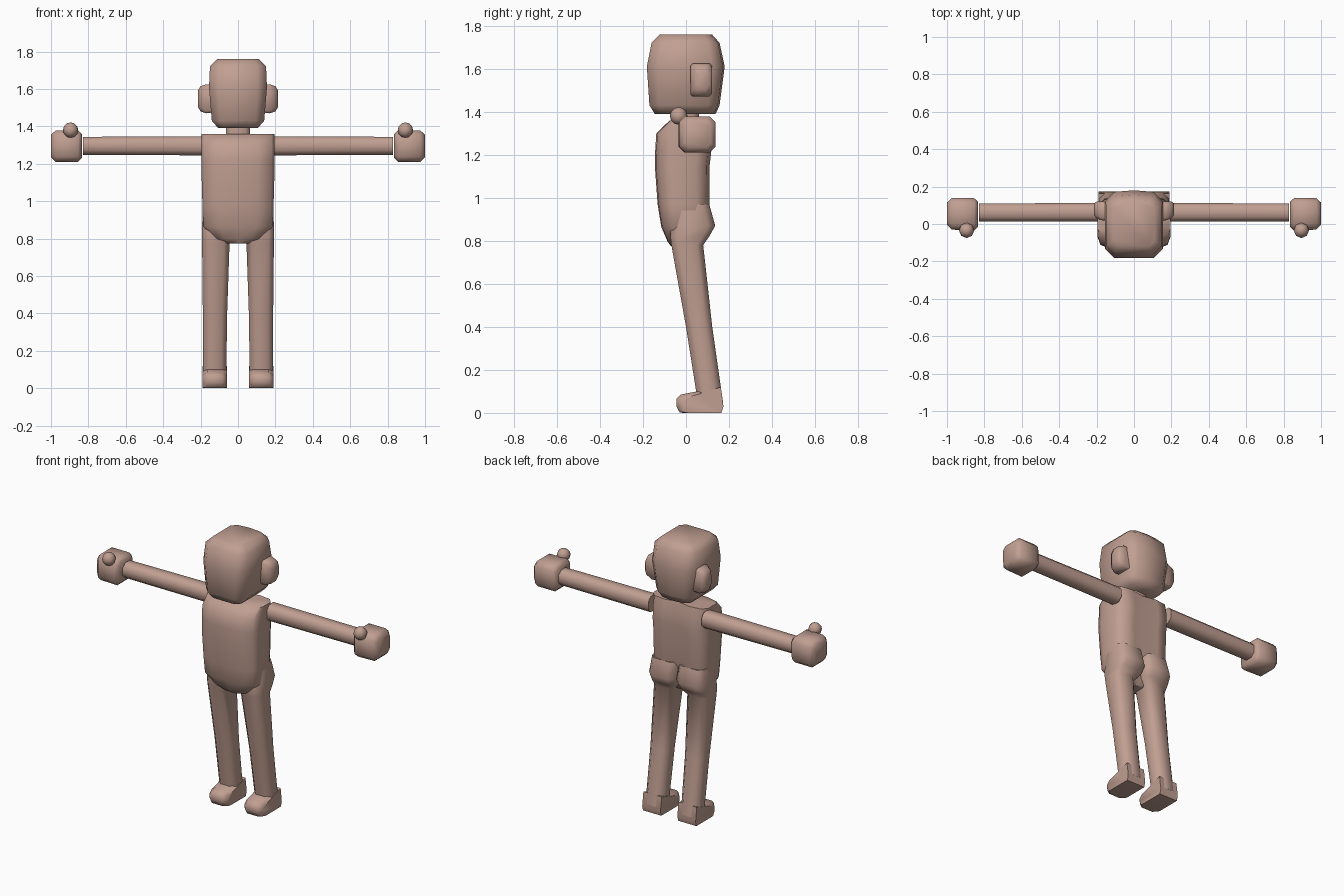
import bpy, bmesh, math

if "Cube" in bpy.data.objects:
    bpy.data.objects.remove(bpy.data.objects["Cube"])

skin = bpy.data.materials.new("skin")
skin.diffuse_color = (0.53, 0.345, 0.285, 1)
skin.use_nodes = True
skin.node_tree.nodes["Principled BSDF"].inputs["Base Color"].default_value = skin.diffuse_color


def octagon(a0, a1, b0, b1, c):
    """Rectangle with chamfered corners, c = chamfer size."""
    return [(a0 + c, b0), (a1 - c, b0), (a1, b0 + c), (a1, b1 - c),
            (a1 - c, b1), (a0 + c, b1), (a0, b1 - c), (a0, b0 + c)]


def finish(obj, mirror, angle):
    obj.data.materials.append(skin)
    bpy.context.view_layer.objects.active = obj
    for o in bpy.context.selected_objects:
        o.select_set(False)
    obj.select_set(True)
    bpy.ops.object.shade_smooth_by_angle(angle=math.radians(angle))
    if mirror:
        obj.modifiers.new("mirror", 'MIRROR').use_axis[0] = True


def loft(name, axis, rings, mirror=False, angle=50):
    """Skin a row of 2D sections (t, points) along the x or z axis."""
    bm = bmesh.new()
    rows = []
    for t, pts in rings:
        rows.append([bm.verts.new((a, b, t) if axis == 'z' else (t, a, b))
                     for a, b in pts])
    n = len(rows[0])
    for lo, hi in zip(rows, rows[1:]):
        for i in range(n):
            j = (i + 1) % n
            bm.faces.new((lo[i], lo[j], hi[j], hi[i]))
    bm.faces.new(rows[0][::-1])
    bm.faces.new(rows[-1])
    bmesh.ops.recalc_face_normals(bm, faces=bm.faces)
    mesh = bpy.data.meshes.new(name)
    bm.to_mesh(mesh)
    bm.free()
    obj = bpy.data.objects.new(name, mesh)
    bpy.context.collection.objects.link(obj)
    finish(obj, mirror, angle)


# Head: chamfered block, widest at the middle
def head_ring(w, f, b, c):
    pts = octagon(-w, w, f, b, c)
    pts.insert(5, (0, b + 0.008))
    return pts


loft("head", 'z', [(1.39, head_ring(0.105, -0.145, 0.13, 0.03)),
                   (1.43, head_ring(0.14, -0.17, 0.148, 0.045)),
                   (1.61, head_ring(0.155, -0.182, 0.172, 0.05)),
                   (1.72, head_ring(0.15, -0.16, 0.148, 0.045)),
                   (1.76, head_ring(0.11, -0.12, 0.112, 0.03))], angle=75)

# Ears
loft("ear", 'x', [(0.13, octagon(0.02, 0.12, 1.475, 1.625, 0.01)),
                  (0.17, octagon(0.02, 0.12, 1.47, 1.625, 0.012)),
                  (0.20, octagon(0.03, 0.12, 1.48, 1.615, 0.02)),
                  (0.215, octagon(0.05, 0.11, 1.505, 1.59, 0.02))], mirror=True)

# Neck
loft("neck", 'z', [(1.30, octagon(-0.065, 0.065, -0.06, 0.06, 0.025)),
                   (1.42, octagon(-0.065, 0.065, -0.06, 0.06, 0.025))])


# Torso: rounded chest, shallow groove down the back
def torso_ring(w, f, b):
    d = b - f
    return [(-0.55 * w, f + 0.02 * d), (0, f), (0.55 * w, f + 0.02 * d),
            (0.92 * w, f + 0.13 * d), (w, f + 0.3 * d), (w, f + 0.75 * d),
            (0.85 * w, b - 0.06 * d), (0.45 * w, b), (0, b - 0.1 * d),
            (-0.45 * w, b), (-0.85 * w, b - 0.06 * d), (-w, f + 0.75 * d),
            (-w, f + 0.3 * d), (-0.92 * w, f + 0.13 * d)]


loft("torso", 'z', [(0.775, torso_ring(0.06, -0.07, 0.03)),
                    (0.795, torso_ring(0.12, -0.085, 0.05)),
                    (0.865, torso_ring(0.187, -0.115, 0.08)),
                    (0.97, torso_ring(0.19, -0.132, 0.11)),
                    (1.15, torso_ring(0.195, -0.145, 0.11)),
                    (1.22, torso_ring(0.195, -0.143, 0.118)),
                    (1.30, torso_ring(0.196, -0.138, 0.112)),
                    (1.36, torso_ring(0.196, -0.075, 0.095))])

# Legs: lean backward toward the heel, swelling into the seat at the top
loft("leg", 'z', [(0.05, octagon(0.063, 0.188, 0.055, 0.172, 0.03)),
                  (0.40, octagon(0.058, 0.188, 0.0, 0.122, 0.03)),
                  (0.78, octagon(0.045, 0.192, -0.068, 0.08, 0.03)),
                  (0.82, octagon(0.012, 0.192, -0.072, 0.108, 0.03)),
                  (0.87, octagon(0.003, 0.192, -0.07, 0.136, 0.035)),
                  (0.97, octagon(0.003, 0.188, -0.05, 0.108, 0.035))],
     mirror=True, angle=60)


# Feet: side profile with the toe pulled back at the edges
def foot_ring(toe, top):
    return [(toe, 0.03), (toe + 0.015, 0.003), (toe + 0.03, 0), (0.165, 0),
            (0.174, 0.03), (0.162, 0.12), (0.052, top + 0.015),
            (toe + 0.02, top), (toe, top - 0.02)]


loft("foot", 'x', [(0.06, foot_ring(-0.02, 0.07)),
                   (0.085, foot_ring(-0.045, 0.085)),
                   (0.165, foot_ring(-0.045, 0.085)),
                   (0.19, foot_ring(-0.02, 0.07))], mirror=True)

# Arms
loft("arm", 'x', [(0.19, octagon(0.013, 0.112, 1.245, 1.347, 0.025)),
                  (0.83, octagon(0.013, 0.11, 1.248, 1.344, 0.025))],
     mirror=True, angle=60)

# Hands: chamfered blocks
loft("hand", 'x', [(0.835, octagon(-0.015, 0.12, 1.23, 1.36, 0.02)),
                   (0.855, octagon(-0.035, 0.138, 1.21, 1.378, 0.028)),
                   (0.975, octagon(-0.03, 0.138, 1.21, 1.378, 0.028)),
                   (1.0, octagon(-0.005, 0.115, 1.235, 1.355, 0.02))],
     mirror=True)

# Thumbs: small balls on the front top edge of the hands
bm = bmesh.new()
bmesh.ops.create_uvsphere(bm, u_segments=8, v_segments=6, radius=0.041)
bmesh.ops.translate(bm, vec=(0.895, -0.034, 1.38), verts=bm.verts)
mesh = bpy.data.meshes.new("thumb")
bm.to_mesh(mesh)
bm.free()
thumb = bpy.data.objects.new("thumb", mesh)
bpy.context.collection.objects.link(thumb)
finish(thumb, True, 60)
